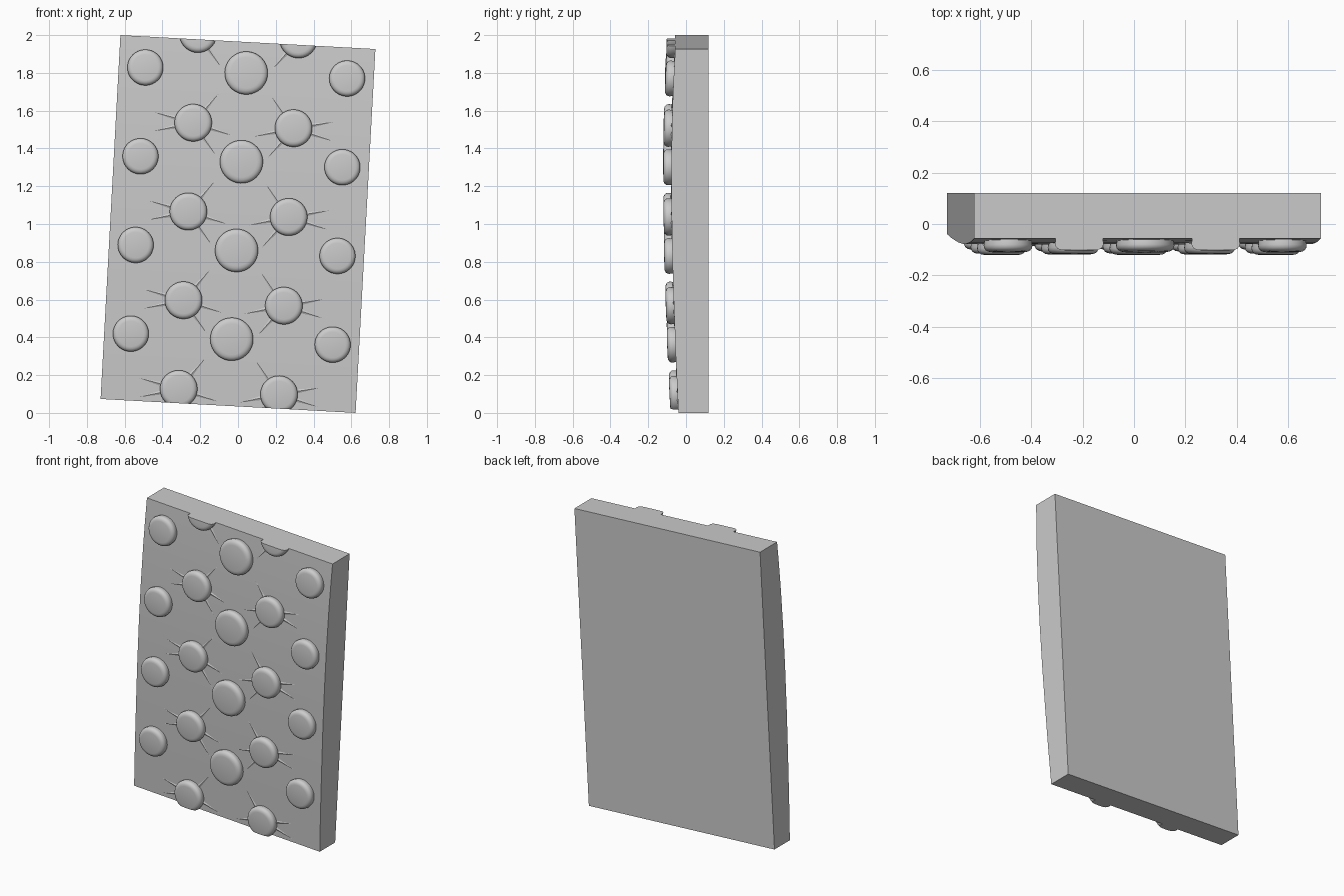
import bpy, bmesh, math
from mathutils import Matrix, Vector

if "Cube" in bpy.data.objects:
    bpy.data.objects.remove(bpy.data.objects["Cube"])

W, H = 1.352, 1.929          # slab width and height before tilting
BACK = 0.12
TILT = Matrix.Translation((0, 0, 1)) @ Matrix.Rotation(math.radians(3.12), 4, 'Y')

# front face curve: (height from centre, y)
CURVE = [(-H / 2, -0.040), (-0.70, -0.053), (-0.43, -0.063), (-0.15, -0.072),
         (0.15, -0.077), (0.40, -0.077), (0.65, -0.072), (0.82, -0.065), (H / 2, -0.057)]


def front(v):
    """Surface y and slope of the front face at height v."""
    for (v0, y0), (v1, y1) in zip(CURVE, CURVE[1:]):
        if v <= v1:
            break
    s = (y1 - y0) / (v1 - v0)
    return y0 + s * (max(-H / 2, min(v, H / 2)) - v0), s


def finish(bm, name, smooth=True):
    bmesh.ops.recalc_face_normals(bm, faces=bm.faces[:])
    bm.transform(TILT)
    me = bpy.data.meshes.new(name)
    bm.to_mesh(me)
    bm.free()
    ob = bpy.data.objects.new(name, me)
    bpy.context.collection.objects.link(ob)
    if smooth:
        bpy.ops.object.select_all(action='DESELECT')
        ob.select_set(True)
        bpy.context.view_layer.objects.active = ob
        bpy.ops.object.shade_smooth_by_angle(angle=math.radians(35))
    return ob


# slab: side profile extruded across the width
bm = bmesh.new()
side = [(y, v) for v, y in CURVE] + [(BACK, H / 2), (BACK, -H / 2)]
f = bm.faces.new([bm.verts.new((-W / 2, y, v)) for y, v in side])
ext = bmesh.ops.extrude_face_region(bm, geom=[f])
bmesh.ops.translate(bm, vec=(W, 0, 0),
                    verts=[g for g in ext['geom'] if isinstance(g, bmesh.types.BMVert)])
finish(bm, "slab")

# studs: rounded discs following the curve, trimmed at the slab's ends
PROFILE = [(0.97, -0.012), (0.98, 0.006), (1.0, 0.018), (0.98, 0.028), (0.92, 0.036),
           (0.83, 0.041), (0.72, 0.043), (0.0, 0.044)]


def stud(name, u, v, r, n=40):
    y, slope = front(v)
    bm = bmesh.new()
    rings = []
    for k, d in PROFILE[:-1]:
        rings.append([bm.verts.new((r * k * math.cos(2 * math.pi * i / n), -d,
                                    r * k * math.sin(2 * math.pi * i / n))) for i in range(n)])
    for a, b in zip(rings, rings[1:]):
        for i in range(n):
            j = (i + 1) % n
            bm.faces.new((a[i], a[j], b[j], b[i]))
    bm.faces.new(rings[0])
    top = bm.verts.new((0, -PROFILE[-1][1], 0))
    for i in range(n):
        bm.faces.new((rings[-1][i], rings[-1][(i + 1) % n], top))
    bm.transform(Matrix.Translation((u, y, v)) @ Matrix.Rotation(-math.atan(slope), 4, 'X'))
    for s in (-1, 1):
        cut = bmesh.ops.bisect_plane(bm, geom=bm.verts[:] + bm.edges[:] + bm.faces[:],
                                     plane_co=(0, 0, s * H / 2), plane_no=(0, 0, s),
                                     clear_outer=True)
        edges = [e for e in cut['geom_cut'] if isinstance(e, bmesh.types.BMEdge)]
        if edges:
            bmesh.ops.holes_fill(bm, edges=edges)
    finish(bm, name)


PITCH = 0.47
inner = []
for row in range(4):
    v = 0.80 - PITCH * row
    stud("large_stud", 0, v, 0.114)
    for s in (-1, 1):
        stud("outer_stud", s * 0.535, v, 0.095)
for row in range(5):
    v = 0.992 - PITCH * row
    for s in (-1, 1):
        stud("inner_stud", s * 0.266, v, 0.099)
        inner.append((s, s * 0.266, v))

# creases: faint tapering ridges running out from the inner studs
bm = bmesh.new()
for s, u, v in inner:
    for deg in (12, 128, 195, 232, -15):
        a = math.radians(deg)
        d = Vector((s * math.cos(a), 0, math.sin(a)))
        p = Vector((-d.z, 0, d.x))
        c = Vector((u, 0, v))
        pts = [c + d * 0.09 + p * 0.016, c + d * 0.09 - p * 0.016, c + d * 0.24, c + d * 0.09]
        if any(abs(q.z) > H / 2 - 0.01 for q in pts):
            continue
        vs = []
        for q, lift in zip(pts, (-0.002, -0.002, -0.001, 0.005)):
            q.y = front(q.z)[0] - lift
            vs.append(bm.verts.new(q))
        for t in ((0, 1, 2), (0, 1, 3), (1, 2, 3), (2, 0, 3)):
            bm.faces.new([vs[i] for i in t])
finish(bm, "creases", smooth=False)
